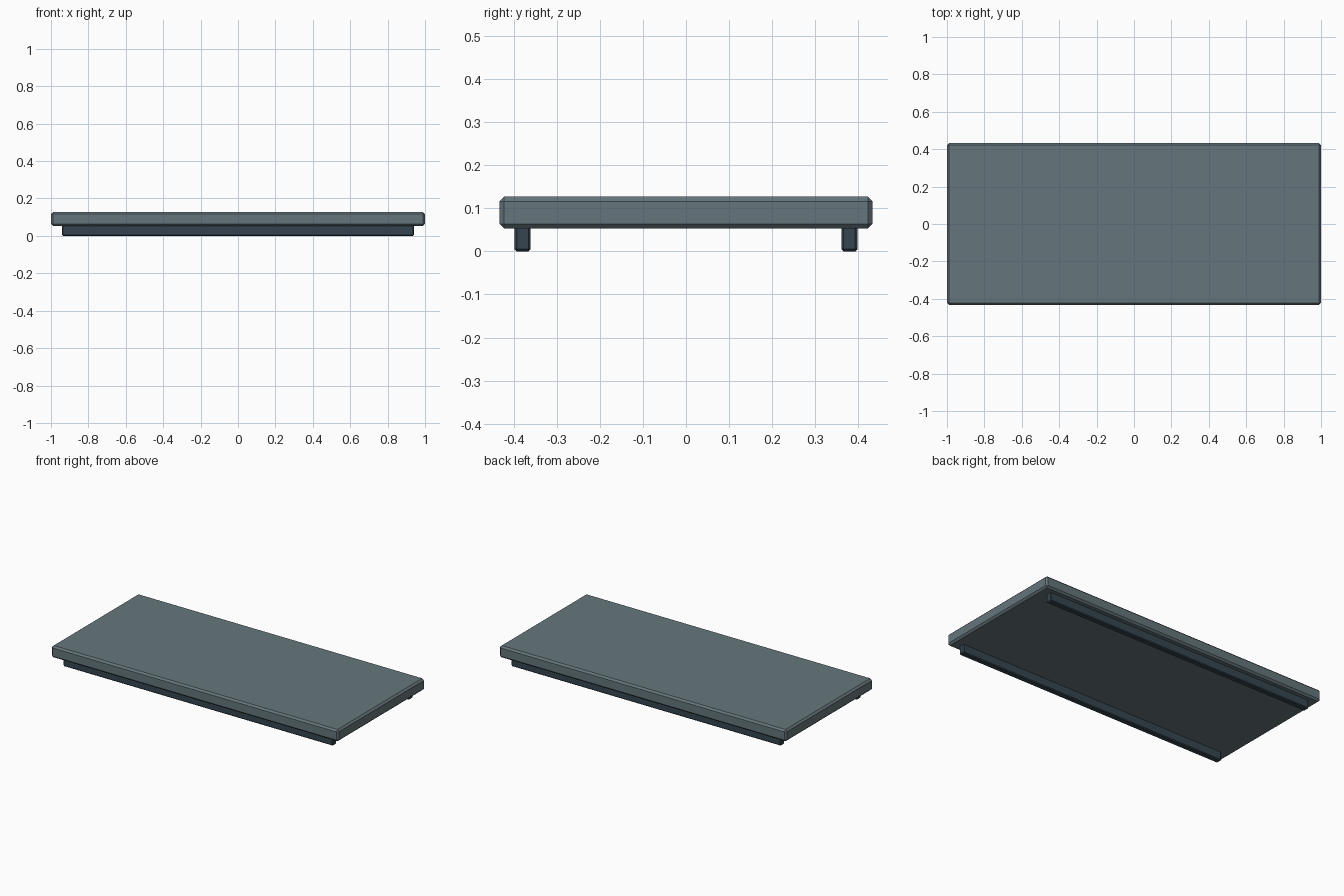
import bpy
import bmesh

if "Cube" in bpy.data.objects:
    bpy.data.objects.remove(bpy.data.objects["Cube"])


def material(name, color):
    mat = bpy.data.materials.new(name)
    mat.diffuse_color = (*color, 1.0)
    mat.use_nodes = True
    mat.node_tree.nodes["Principled BSDF"].inputs["Base Color"].default_value = mat.diffuse_color
    return mat


def chamfered_box(name, size, center, chamfer, mat):
    """Box with a single flat chamfer on every edge."""
    bm = bmesh.new()
    bmesh.ops.create_cube(bm, size=1.0)
    bmesh.ops.scale(bm, vec=size, verts=bm.verts)
    bmesh.ops.bevel(bm, geom=bm.edges[:], offset=chamfer, segments=1,
                    profile=0.5, affect='EDGES')
    mesh = bpy.data.meshes.new(name)
    bm.to_mesh(mesh)
    bm.free()
    mesh.materials.append(mat)
    obj = bpy.data.objects.new(name, mesh)
    obj.location = center
    bpy.context.collection.objects.link(obj)
    return obj


slab_mat = material("slate_grey", (0.13, 0.18, 0.20))
rail_mat = material("dark_slate", (0.035, 0.06, 0.08))

# Main slab
chamfered_box("panel", (2.0, 0.866, 0.074), (0, 0, 0.09), 0.011, slab_mat)

# Two long runners underneath, slightly sunk into the slab
for name, side in (("front_runner", -1), ("back_runner", 1)):
    chamfered_box(name, (1.88, 0.037, 0.06), (0, side * 0.379, 0.03), 0.005, rail_mat)
